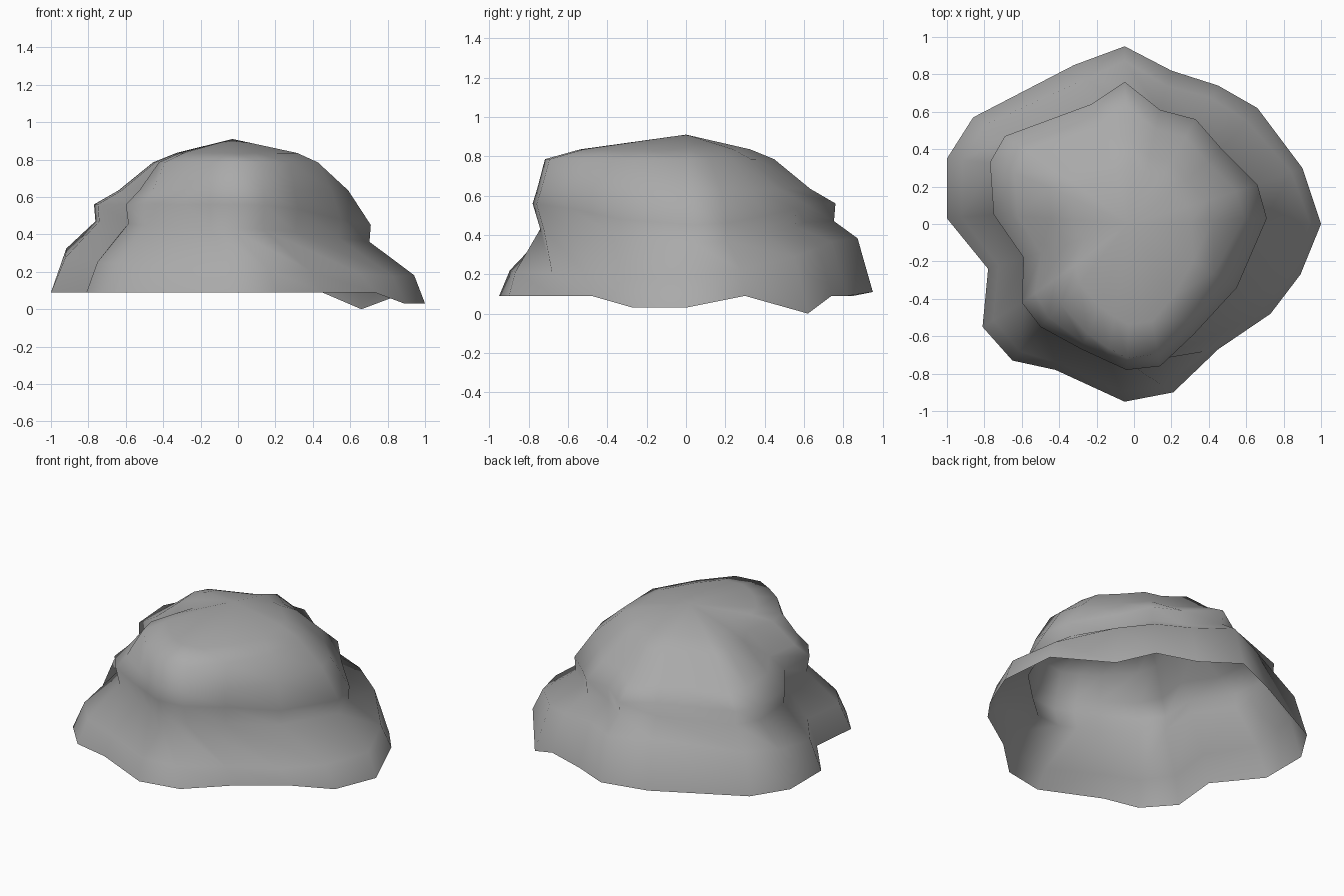
import bpy
import bmesh
from mathutils import Vector

cube = bpy.data.objects.get("Cube")
if cube:
    bpy.data.objects.remove(cube, do_unlink=True)

# Stone colour
stone = bpy.data.materials.new("stone_grey")
stone.use_nodes = True
colour = (0.4, 0.4, 0.4, 1)
stone.diffuse_color = colour
stone.node_tree.nodes["Principled BSDF"].inputs["Base Color"].default_value = colour

# Foot outline, clockwise from the back
foot = [(-.05, .95), (.2, .82), (.45, .74), (.66, .62), (.9, .3), (1, 0),
        (.89, -.27), (.73, -.48), (.45, -.67), (.21, -.9), (-.05, -.95),
        (-.42, -.78), (-.65, -.73), (-.81, -.55), (-.78, -.24), (-1, .03),
        (-1, .35), (-.86, .57), (-.32, .85)]
# Widest outline of the upper boulder, one point for each foot point
brow = [(-.05, .76), (.14, .61), (.33, .56), (.47, .4), (.66, .21), (.71, .03),
        (.55, -.34), (.32, -.59), (.14, -.76), (-.04, -.78), (-.15, -.73),
        (-.28, -.67), (-.5, -.55), (-.6, -.42), (-.59, -.18), (-.75, .05),
        (-.77, .33), (-.69, .47), (-.23, .64)]
# Uneven points of the bottom rim
rim_height = {0: .11, 3: 0, 5: .03, 6: .03}


def column(i):
    """Points from the rim up to the crown along one side of the rock."""
    f, b = Vector(foot[i]), Vector(brow[i])
    side = b.normalized()
    right = side.x
    back, front = max(0, side.y), max(0, -side.y)
    neck = b * (.99 - .04 * front ** 2)
    brow_z = .56 - .11 * max(0, right) ** 2
    skirt = f.lerp(neck, .24 - .05 * right + .15 * back - .04 * front)
    skirt_z = .22 - .045 * right + .16 * back - .01 * front
    # The front wall stands steeper than the other sides
    steep = front ** (1.4 - .6 * right)
    shoulder = b * (.83 + .14 * steep)
    ledge = b * (.59 + .33 * steep)
    crown = b * (.43 + .26 * steep)
    return [(*f, rim_height.get(i, .09)), (*skirt, skirt_z),
            (*neck, brow_z - .09 - .04 * front ** 2), (*b, brow_z),
            (*shoulder, .635), (*ledge, .785), (*crown, .835)]


# Rock shell, open underneath
bm = bmesh.new()
columns = [[bm.verts.new(p) for p in column(i)] for i in range(len(foot))]
peak = bm.verts.new((-.03, 0, .91))
for i, here in enumerate(columns):
    after = columns[(i + 1) % len(columns)]
    for k in range(len(here) - 1):
        bm.faces.new((here[k], here[k + 1], after[k + 1], after[k]))
    bm.faces.new((here[-1], peak, after[-1]))
bmesh.ops.recalc_face_normals(bm, faces=bm.faces)
bm.normal_update()
if sum(face.normal.z for face in bm.faces) < 0:
    bmesh.ops.reverse_faces(bm, faces=bm.faces)
for face in bm.faces:
    face.smooth = True
mesh = bpy.data.meshes.new("rock")
bm.to_mesh(mesh)
bm.free()
mesh.materials.append(stone)
rock = bpy.data.objects.new("rock", mesh)
bpy.context.collection.objects.link(rock)
